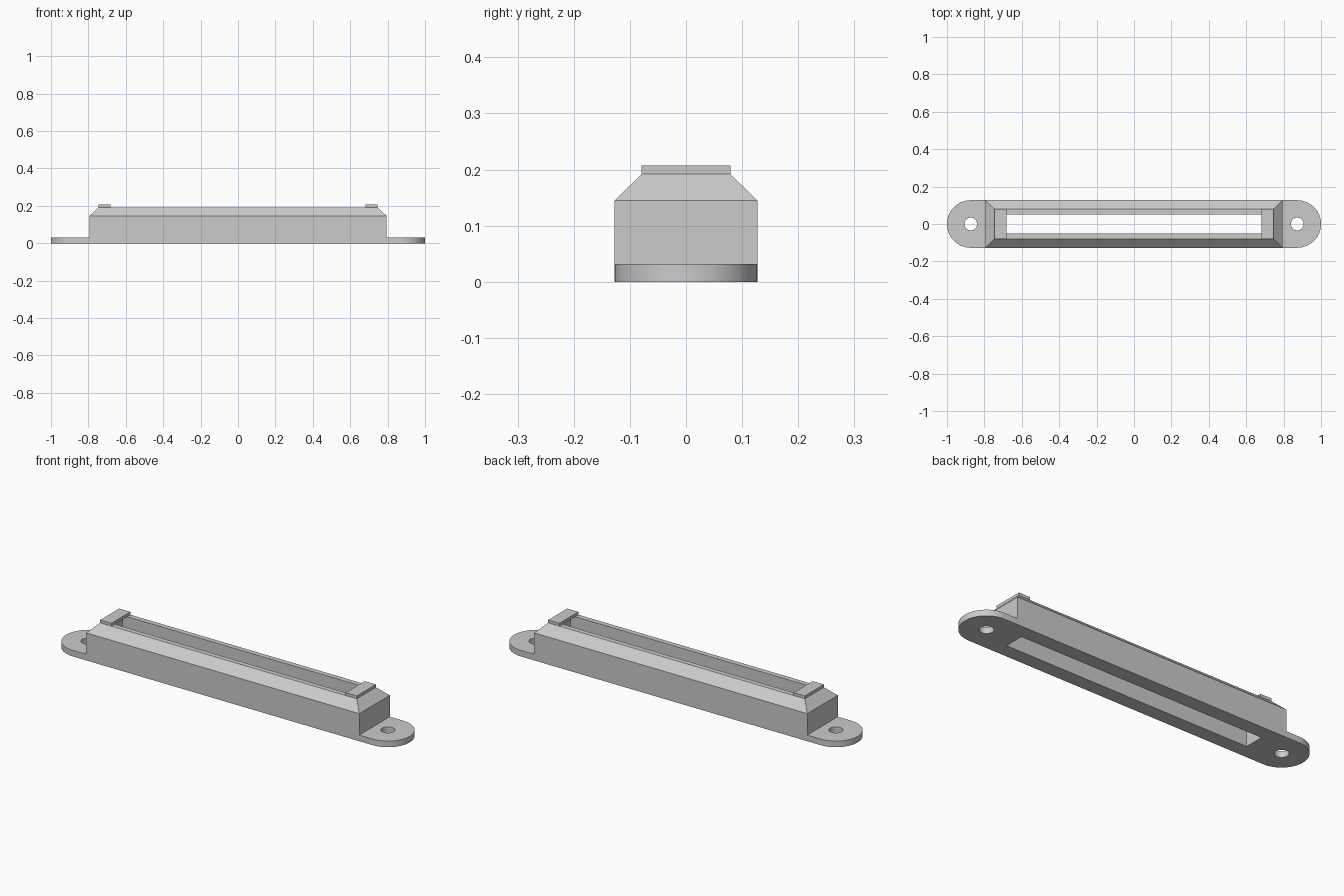
import bpy, bmesh, math

cube = bpy.data.objects.get("Cube")
if cube:
    bpy.data.objects.remove(cube, do_unlink=True)

# Main dimensions
HALF_W = 0.127
EAR_X = 1.0 - HALF_W
PLATE_H = 0.032
SHOULDER_Z, TOP_Z, PAD_Z = 0.145, 0.192, 0.207
BODY_X, TOP_X, TOP_Y = 0.795, 0.747, 0.079

grey = bpy.data.materials.new("light_grey")
grey.use_nodes = True
colour = (0.6, 0.6, 0.6, 1)
grey.diffuse_color = colour
grey.node_tree.nodes["Principled BSDF"].inputs["Base Color"].default_value = colour


def loft(name, rings):
    """Solid through matching rings of points, capped at both ends."""
    bm = bmesh.new()
    loops = [[bm.verts.new(p) for p in ring] for ring in rings]
    n = len(loops[0])
    for a, b in zip(loops, loops[1:]):
        for i in range(n):
            j = (i + 1) % n
            bm.faces.new((a[i], a[j], b[j], b[i]))
    bm.faces.new(loops[0][::-1])
    bm.faces.new(loops[-1])
    bmesh.ops.recalc_face_normals(bm, faces=bm.faces[:])
    mesh = bpy.data.meshes.new(name)
    bm.to_mesh(mesh)
    bm.free()
    mesh.materials.append(grey)
    ob = bpy.data.objects.new(name, mesh)
    bpy.context.collection.objects.link(ob)
    return ob


def rect(x0, x1, hy, z):
    return [(x0, -hy, z), (x1, -hy, z), (x1, hy, z), (x0, hy, z)]


def arc(cx, r, start, sweep, steps, z):
    angles = [start + sweep * i / steps for i in range(steps + 1)]
    return [(cx + r * math.cos(a), r * math.sin(a), z) for a in angles]


def stadium(z):
    return (arc(EAR_X, HALF_W, -math.pi / 2, math.pi, 32, z)
            + arc(-EAR_X, HALF_W, math.pi / 2, math.pi, 32, z))


def combine(target, tool, operation):
    """Apply a boolean and discard the tool."""
    tool.hide_render = True
    mod = target.modifiers.new("boolean", "BOOLEAN")
    mod.operation, mod.object, mod.solver = operation, tool, "EXACT"
    bpy.context.view_layer.objects.active = target
    bpy.ops.object.modifier_apply(modifier=mod.name)
    bpy.data.objects.remove(tool, do_unlink=True)


# Mounting plate with rounded ears, joined to the chamfered body
housing = loft("housing", [stadium(0), stadium(PLATE_H)])
body = loft("body", [rect(-BODY_X, BODY_X, HALF_W, 0),
                     rect(-BODY_X, BODY_X, HALF_W, SHOULDER_Z),
                     rect(-TOP_X, TOP_X, TOP_Y, TOP_Z)])
combine(housing, body, "UNION")

# Long slot right through, and a screw hole in each ear
combine(housing, loft("slot_cutter", [rect(-0.71, 0.71, 0.052, -0.1),
                                      rect(-0.71, 0.71, 0.052, 0.3)]), "DIFFERENCE")
for side in (-1, 1):
    rings = [arc(side * EAR_X, 0.034, 0, math.tau, 32, z)[:-1] for z in (-0.1, 0.1)]
    combine(housing, loft("hole_cutter", rings), "DIFFERENCE")

# End pads, overhanging the slot ends
for side, label in ((-1, "right"), (1, "left")):
    x0, x1 = sorted((side * 0.682, side * TOP_X))
    loft(label + "_end_pad", [rect(x0, x1, TOP_Y, TOP_Z), rect(x0, x1, TOP_Y, PAD_Z)])

# Smooth the round walls, keep the edges crisp
bpy.ops.object.select_all(action="DESELECT")
housing.select_set(True)
bpy.context.view_layer.objects.active = housing
bpy.ops.object.shade_smooth_by_angle(angle=math.radians(30))
